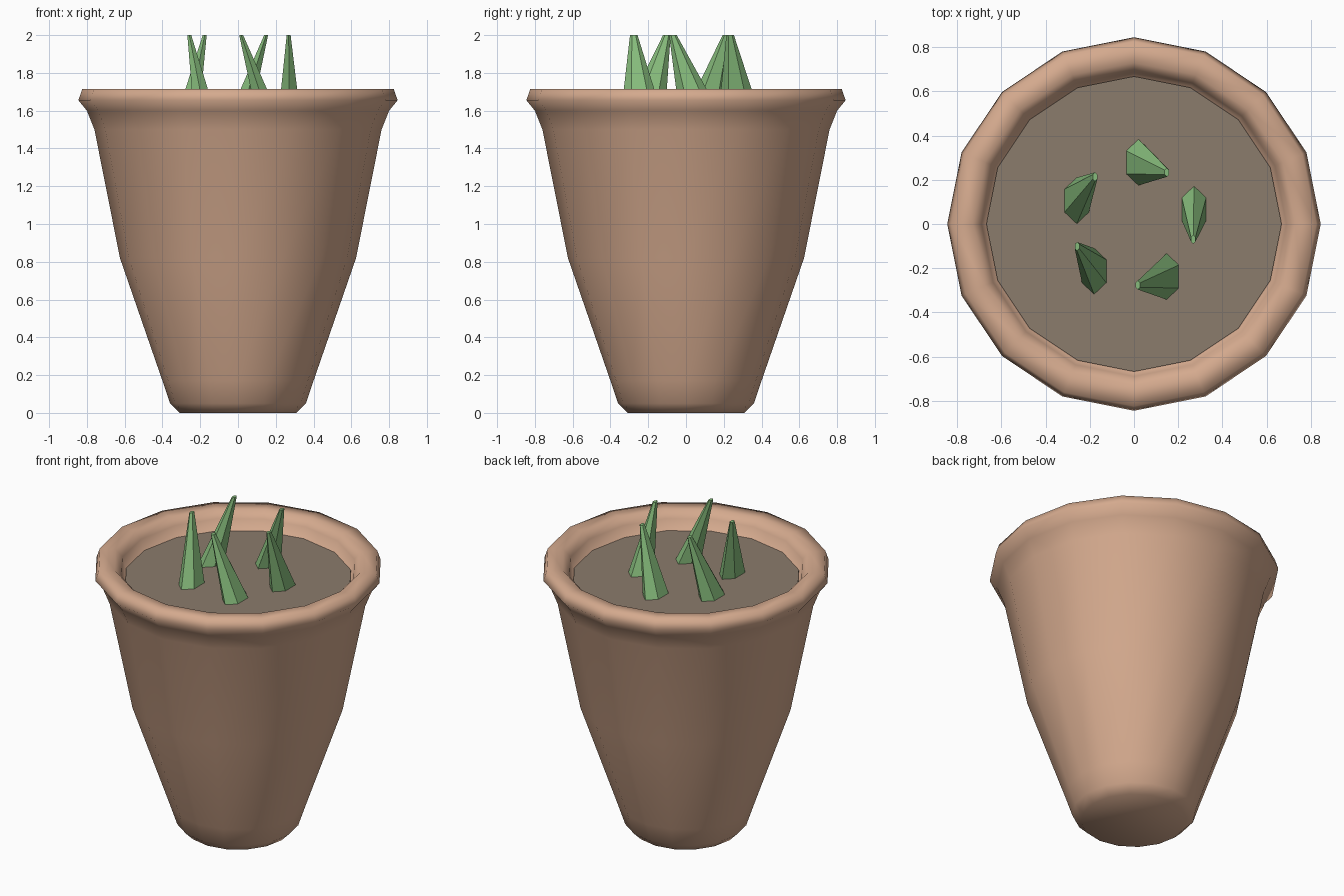
import bpy, bmesh
from math import sin, cos, pi, radians

if "Cube" in bpy.data.objects:
    bpy.data.objects.remove(bpy.data.objects["Cube"])


def material(name, rgb):
    m = bpy.data.materials.new(name)
    m.diffuse_color = (*rgb, 1)
    m.use_nodes = True
    m.node_tree.nodes["Principled BSDF"].inputs["Base Color"].default_value = m.diffuse_color
    return m


def loft(name, rings, mat):
    """Skin a list of closed vertex rings and cap both ends."""
    bm = bmesh.new()
    loops = [[bm.verts.new(p) for p in ring] for ring in rings]
    n = len(loops[0])
    for a, b in zip(loops, loops[1:]):
        for i in range(n):
            j = (i + 1) % n
            bm.faces.new((a[i], a[j], b[j], b[i]))
    bm.faces.new(loops[0][::-1])
    bm.faces.new(loops[-1])
    bm.normal_update()
    me = bpy.data.meshes.new(name)
    bm.to_mesh(me)
    bm.free()
    me.materials.append(mat)
    ob = bpy.data.objects.new(name, me)
    bpy.context.collection.objects.link(ob)
    return ob


def ring(cx, cy, z, rx, ry, n, start=0.0):
    return [(cx + rx * cos(start + 2 * pi * i / n),
             cy + ry * sin(start + 2 * pi * i / n), z) for i in range(n)]


clay = material("clay", (0.66, 0.40, 0.27))
earth = material("earth", (0.26, 0.20, 0.15))
green = material("green", (0.24, 0.50, 0.20))

# Pot: 16-sided turned profile, outside up, over the rim and down inside
profile = [(0.31, 0), (0.36, 0.05), (0.40, 0.17), (0.625, 0.82), (0.76, 1.5),
           (0.80, 1.60), (0.845, 1.655), (0.825, 1.714), (0.73, 1.714),
           (0.69, 1.67), (0.668, 1.59)]
pot = loft("pot", [ring(0, 0, z, r, r, 16) for r, z in profile], clay)
bpy.context.view_layer.objects.active = pot
pot.select_set(True)
bpy.ops.object.shade_smooth_by_angle(angle=radians(75))

# Soil disc
loft("soil", [ring(0, 0, z, 0.668, 0.668, 16) for z in (1.58, 1.603)], earth)

# Five leaning six-sided shoots, each twisted about the pot axis
for k in range(5):
    base, tip = radians(14 + 72 * k), radians(-14.5 + 72 * k)
    loft(f"shoot_{k + 1}", [
        ring(0.28 * cos(base), 0.28 * sin(base), 1.6, 0.064, 0.105, 6, pi / 2),
        ring(0.277 * cos(tip), 0.277 * sin(tip), 2.0, 0.012, 0.02, 6, pi / 2),
    ], green)
